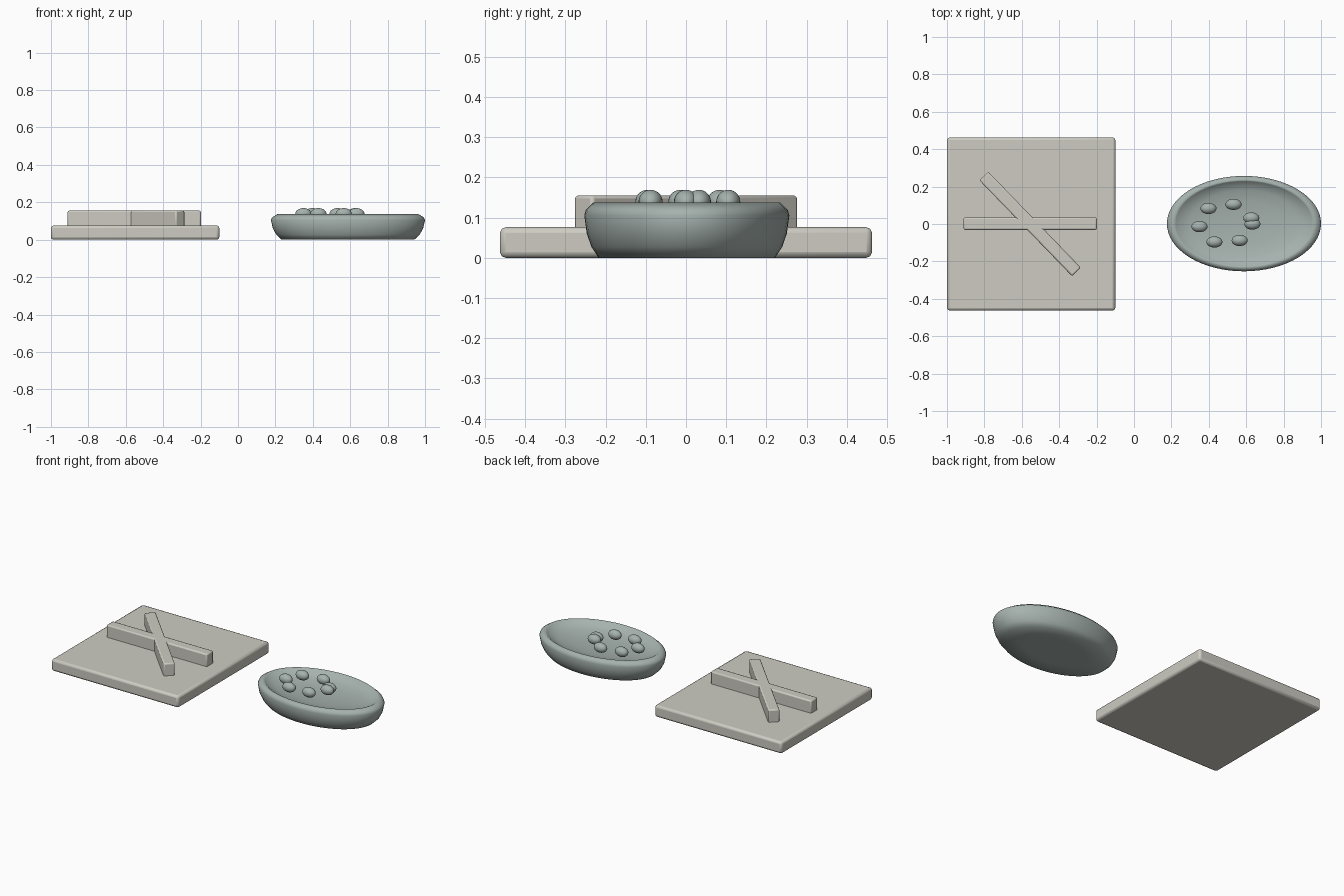
import bpy, bmesh, math
from mathutils import Matrix, Vector

if "Cube" in bpy.data.objects:
    bpy.data.objects.remove(bpy.data.objects["Cube"])


def material(name, rgb):
    m = bpy.data.materials.new(name)
    m.diffuse_color = (*rgb, 1)
    m.use_nodes = True
    m.node_tree.nodes["Principled BSDF"].inputs["Base Color"].default_value = m.diffuse_color
    return m


STONE = material("warm_grey", (0.61, 0.60, 0.54))
GLAZE = material("grey_green", (0.38, 0.445, 0.42))


def add_object(name, bm, mat, smooth):
    bmesh.ops.recalc_face_normals(bm, faces=bm.faces)
    for f in bm.faces:
        f.smooth = smooth
    mesh = bpy.data.meshes.new(name)
    bm.to_mesh(mesh)
    bm.free()
    mesh.materials.append(mat)
    ob = bpy.data.objects.new(name, mesh)
    bpy.context.collection.objects.link(ob)
    return ob


def rounded_box(name, centre, size, bevel, angle=0):
    bm = bmesh.new()
    bmesh.ops.create_cube(bm, size=1, matrix=Matrix.Diagonal((*size, 1)))
    ob = add_object(name, bm, STONE, False)
    ob.location = centre
    ob.rotation_euler.z = angle
    mod = ob.modifiers.new("soft_edges", "BEVEL")
    mod.width, mod.segments = bevel, 2
    bpy.context.view_layer.objects.active = ob
    ob.select_set(True)
    bpy.ops.object.shade_smooth_by_angle(angle=math.radians(35))
    ob.select_set(False)


# Square board with two crossed bars
rounded_box("board", (-0.55, 0, 0.038), (0.9, 0.925, 0.076), 0.014)
rounded_box("straight_bar", (-0.555, 0.002, 0.11), (0.712, 0.066, 0.09), 0.008)
rounded_box("diagonal_bar", (-0.555, 0, 0.11), (0.712, 0.066, 0.09), 0.008,
            math.radians(-46))

# Oval dish: outside from the base up, over the rim, down into the hollow
PROFILE = [(0.5, 0), (0.86, 0), (0.93, 0.027), (0.975, 0.06), (1.0, 0.105),
           (0.985, 0.119), (0.915, 0.137), (0.885, 0.13), (0.82, 0.114),
           (0.7, 0.101), (0.45, 0.09), (0.2, 0.086)]
SIDES = 64
bm = bmesh.new()
rings = []
for r, z in PROFILE:
    ring = []
    for i in range(SIDES):
        a = math.tau * i / SIDES
        ring.append(bm.verts.new((0.412 * r * math.cos(a),
                                  0.255 * r * math.sin(a), z)))
    rings.append(ring)
for lower, upper in zip(rings, rings[1:]):
    for i in range(SIDES):
        j = (i + 1) % SIDES
        bm.faces.new((lower[i], lower[j], upper[j], upper[i]))
for ring, z in ((rings[0], 0), (rings[-1], 0.085)):
    hub = bm.verts.new((0, 0, z))
    for i in range(SIDES):
        bm.faces.new((ring[i], ring[(i + 1) % SIDES], hub))
dish = add_object("dish", bm, GLAZE, True)
dish.location = (0.588, 0.002, 0)

# Small pebbles lying in the dish
SPOTS = [(0.398, 0.083), (0.532, 0.105), (0.35, -0.014), (0.43, -0.096),
         (0.565, -0.088), (0.627, 0.032), (0.633, 0.0)]
for n, (x, y) in enumerate(SPOTS, 1):
    bm = bmesh.new()
    bmesh.ops.create_uvsphere(bm, u_segments=24, v_segments=14, radius=1)
    pebble = add_object(f"pebble_{n}", bm, GLAZE, True)
    pebble.location = Vector((x, y, 0.139))
    pebble.scale = (0.043, 0.03, 0.03)
